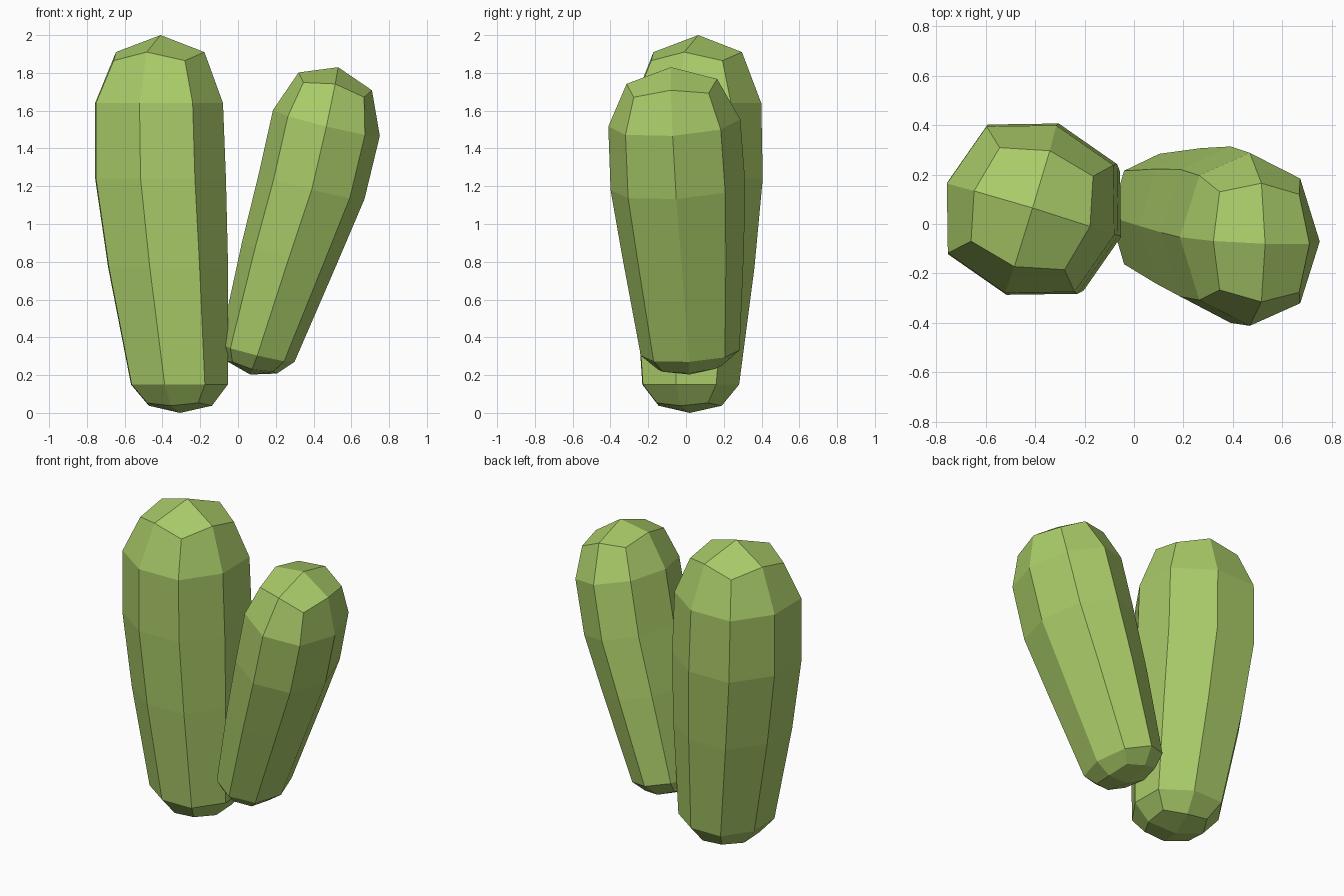
import bpy, bmesh, math
from mathutils import Vector

if "Cube" in bpy.data.objects:
    bpy.data.objects.remove(bpy.data.objects["Cube"])

green = bpy.data.materials.new("cactus green")
green.diffuse_color = (0.40, 0.60, 0.14, 1)
green.use_nodes = True
green.node_tree.nodes["Principled BSDF"].inputs["Base Color"].default_value = green.diffuse_color


def lobe(name, bottom, rings, top, ex, ey, phase):
    """Eight-sided lobe closed by four-quad caps.
    ring: (centre, x radius, y radius, corner factor, corner shift along axis)"""
    ex, ey = Vector(ex).normalized(), Vector(ey).normalized()
    ez = ex.cross(ey).normalized()
    bm = bmesh.new()
    loops = []
    for c, rx, ry, corner, shift in rings:
        loop = []
        for i in range(8):
            a = math.radians(phase + 45 * i)
            k = corner if i % 2 else 1
            p = Vector(c) + ex * (rx * k * math.cos(a)) + ey * (ry * k * math.sin(a))
            if i % 2:
                p += ez * shift
            loop.append(bm.verts.new(p))
        loops.append(loop)
    # side walls
    for a, b in zip(loops, loops[1:]):
        for i in range(8):
            j = (i + 1) % 8
            bm.faces.new((a[i], a[j], b[j], b[i]))
    # caps
    for tip, loop in ((bottom, loops[0]), (top, loops[-1])):
        t = bm.verts.new(tip)
        for i in range(0, 8, 2):
            bm.faces.new((t, loop[i], loop[i + 1], loop[(i + 2) % 8]))
    bmesh.ops.recalc_face_normals(bm, faces=bm.faces)
    me = bpy.data.meshes.new(name)
    bm.to_mesh(me)
    bm.free()
    me.materials.append(green)
    ob = bpy.data.objects.new(name, me)
    bpy.context.collection.objects.link(ob)
    return ob


# tall lobe, upright with level rings
lobe("tall_cactus_lobe", (-0.307, 0.02, 0.0), [
    ((-0.305, 0.022, 0.038), 0.175, 0.175, 1.14, 0.015),
    ((-0.31, 0.025, 0.15), 0.268, 0.268, 1.07, 0),
    ((-0.37, 0.045, 0.77), 0.332, 0.332, 1.07, 0),
    ((-0.41, 0.06, 1.24), 0.362, 0.362, 1.07, 0),
    ((-0.418, 0.06, 1.64), 0.354, 0.354, 1.07, 0),
    ((-0.412, 0.062, 1.91), 0.245, 0.245, 1.14, -0.045),
], (-0.41, 0.065, 2.0), (1, 0, 0), (0, 1, 0), -17)

# short lobe, leaning to the right
lobe("short_cactus_lobe", (0.065, 0.02, 0.203), [
    ((0.075, 0.02, 0.24), 0.135, 0.17, 1.16, 0.012),
    ((0.102, 0.022, 0.318), 0.203, 0.262, 1.02, 0),
    ((0.27, -0.015, 0.84), 0.257, 0.322, 1.02, 0),
    ((0.39, -0.043, 1.20), 0.288, 0.357, 1.02, 0),
    ((0.468, -0.062, 1.535), 0.291, 0.35, 1.02, 0),
    ((0.515, -0.075, 1.755), 0.2, 0.24, 1.17, -0.035),
], (0.53, -0.08, 1.83), (0.97, -0.03, -0.235), (0, 0.998, 0.055), 0)
